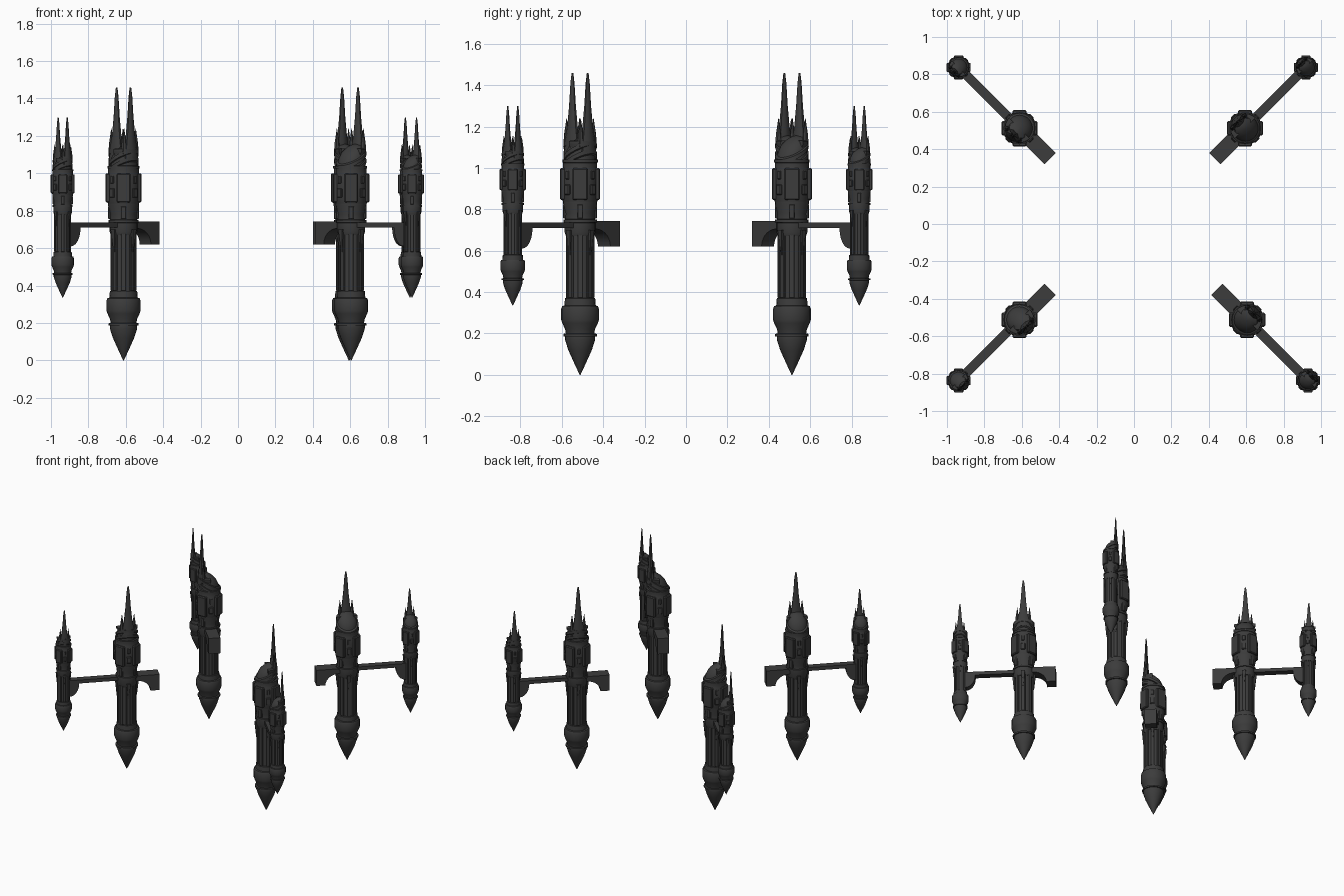
import bpy, bmesh
from math import pi, cos, sin, radians
from mathutils import Matrix, Vector

cube = bpy.data.objects.get("Cube")
if cube:
    bpy.data.objects.remove(cube)

metal = bpy.data.materials.new("dark_iron")
metal.use_nodes = True
metal.diffuse_color = (0.045, 0.045, 0.045, 1)
metal.node_tree.nodes["Principled BSDF"].inputs["Base Color"].default_value = metal.diffuse_color


def finish(bm, name):
    bmesh.ops.recalc_face_normals(bm, faces=bm.faces)
    mesh = bpy.data.meshes.new(name)
    bm.to_mesh(mesh)
    bm.free()
    mesh.materials.append(metal)
    mesh.shade_smooth()
    mesh.set_sharp_from_angle(angle=radians(32))
    return mesh


def add_lathe(bm, profile, sides=20, matrix=Matrix()):
    rings = [[bm.verts.new(matrix @ Vector((r * cos(2 * pi * (i + .5) / sides),
                                            r * sin(2 * pi * (i + .5) / sides), z)))
              for i in range(sides)] for r, z in profile]
    for a, b in zip(rings, rings[1:]):
        for i in range(sides):
            j = (i + 1) % sides
            bm.faces.new((a[i], a[j], b[j], b[i]))
    bm.faces.new(rings[0])
    bm.faces.new(rings[-1])


def add_box(bm, size, centre, angle=0.0, bevel=0.0):
    m = Matrix.Rotation(angle, 4, 'Z') @ Matrix.Translation(centre) @ Matrix.Diagonal((*size, 1))
    verts = bmesh.ops.create_cube(bm, size=1, matrix=m)["verts"]
    if bevel:
        edges = list({e for v in verts for e in v.link_edges})
        bmesh.ops.bevel(bm, geom=edges, offset=bevel, segments=1, affect='EDGES')


def add_extrusion(bm, outline, width):
    # Outline in the x-z plane, thickened along y
    sides = [[bm.verts.new((x, y, z)) for x, z in outline] for y in (-width / 2, width / 2)]
    for side in sides:
        bm.faces.new(side)
    n = len(outline)
    for i in range(n):
        j = (i + 1) % n
        bm.faces.new((sides[0][i], sides[0][j], sides[1][j], sides[1][i]))


def lathe_mesh(name, profile, sides=20):
    bm = bmesh.new()
    add_lathe(bm, profile, sides)
    return finish(bm, name)


tower = []   # meshes shared by the large and small towers

# Pointed foot and flared bulb
tower.append(lathe_mesh("pointed_foot", [(.002, 0), (.03, .06), (.057, .12), (.073, .17),
                                         (.073, .185), (.081, .186), (.081, .198), (.07, .2)]))
tower.append(lathe_mesh("bulb", [(.068, .195), (.072, .22), (.086, .25), (.091, .265), (.091, .32),
                                 (.086, .332), (.076, .335), (.073, .37), (.066, .372)]))

# Shaft with raised vertical ribs
bm = bmesh.new()
add_lathe(bm, [(.063, .36), (.063, .71)])
for k in range(8):
    add_box(bm, (.014, .03, .31), (.062, 0, .525), k * pi / 4, .004)
tower.append(finish(bm, "ribbed_shaft"))

# Collar where the arm meets the shaft, with wedge straps below
bm = bmesh.new()
add_lathe(bm, [(.068, .67), (.075, .69), (.075, .735), (.081, .736), (.081, .75),
               (.073, .752), (.071, .78), (.083, .83), (.083, .85)])
for k in range(4):
    m = Matrix.Rotation(k * pi / 2, 4, 'Z') @ Matrix.Translation((.07, 0, .64))
    add_lathe(bm, [(.004, -.06), (.02, .06)], 4, m)
    add_box(bm, (.02, .03, .07), (.072, 0, .79), k * pi / 2 + pi / 4, .004)
tower.append(finish(bm, "collar"))

# Armoured drum with four plates, vents and edge bands
bm = bmesh.new()
add_lathe(bm, [(.08, .83), (.086, .845), (.086, .99), (.082, 1.0), (.082, 1.025),
               (.086, 1.026), (.086, 1.04), (.07, 1.041)])
for k in range(4):
    add_box(bm, (.03, .075, .155), (.082, 0, .922), k * pi / 2 + pi / 4, .006)
    add_box(bm, (.022, .034, .05), (.083, 0, .895), k * pi / 2, .004)
    add_box(bm, (.02, .022, .04), (.081, 0, .965), k * pi / 2, .003)
tower.append(finish(bm, "armoured_drum"))

# Hood swept down away from the spire
bm = bmesh.new()
slope = Matrix.Identity(4)
slope[2][1] = .55
add_lathe(bm, [(.073, 1.0), (.073, 1.07), (.068, 1.1), (.054, 1.125),
               (.03, 1.14), (.004, 1.145)], 20, slope)
for z in (1.035, 1.075):
    add_lathe(bm, [(.07, z - .014), (.081, z - .01), (.081, z + .01), (.07, z + .014)], 20, slope)
tower.append(finish(bm, "swept_hood"))

# Neck crown behind the hood, flaring at its rim on the spire side
bm = bmesh.new()
add_lathe(bm, [(.069, 1.03), (.069, 1.1), (.078, 1.115), (.078, 1.13), (.066, 1.132)])
for v in bm.verts:
    v.co.y = max(v.co.y, 0)
bmesh.ops.remove_doubles(bm, verts=bm.verts, dist=.0005)
tower.append(finish(bm, "neck_crown"))

# Tall blade spire and its flanking spikes
bm = bmesh.new()
blade = Matrix.Translation((0, .052, 0)) @ Matrix.Diagonal((1, .62, 1, 1))
add_lathe(bm, [(.05, 1.07), (.044, 1.13), (.031, 1.2), (.02, 1.3), (.012, 1.41), (.005, 1.46)], 8, blade)
for side in (-1, 1):
    m = Matrix.Translation((side * .044, .048, 0))
    add_lathe(bm, [(.017, 1.1), (.013, 1.16), (.001, 1.24)], 6, m)
tower.append(finish(bm, "blade_spire"))

# Arm to the small tower, with a curved haunch at its far end
REACH = .46
haunch = [(REACH - .04 - .07 * sin(t), .61 + .1 * (1 - cos(t)))
          for t in [i * pi / 12 for i in range(7)]]
bm = bmesh.new()
add_extrusion(bm, [(0, .737), (REACH, .737), (REACH, .61)] + haunch + [(0, .71)], .05)
outer_arm = finish(bm, "outer_arm")

# Inner bracket with an arched underside
arch = [(-.165 + .1 * (1 - cos(t)), .62 + .085 * sin(t))
        for t in [i * pi / 14 for i in range(8)]]
bm = bmesh.new()
add_extrusion(bm, [(0, .743), (-.23, .743), (-.23, .62)] + arch + [(0, .705)], .085)
inner_bracket = finish(bm, "inner_bracket")


def place(mesh, prefix, matrix):
    ob = bpy.data.objects.new(prefix + "_" + mesh.name, mesh)
    ob.matrix_world = matrix
    bpy.context.collection.objects.link(ob)


# Four pairs of towers, each turned to face outward along its diagonal
pairs = {"back_left": (.594, .512, 45), "back_right": (-.612, .512, 135),
         "front_right": (-.612, -.512, 225), "front_left": (.605, -.512, 315)}
for prefix, (x, y, angle) in pairs.items():
    base = Matrix.Translation((x, y, 0)) @ Matrix.Rotation(radians(angle), 4, 'Z')
    small = base @ Matrix.Translation((REACH, 0, .335)) @ Matrix.Scale(.66, 4)
    for mesh in tower:
        place(mesh, prefix + "_large", base)
        place(mesh, prefix + "_small", small)
    place(outer_arm, prefix, base)
    place(inner_bracket, prefix, base)
